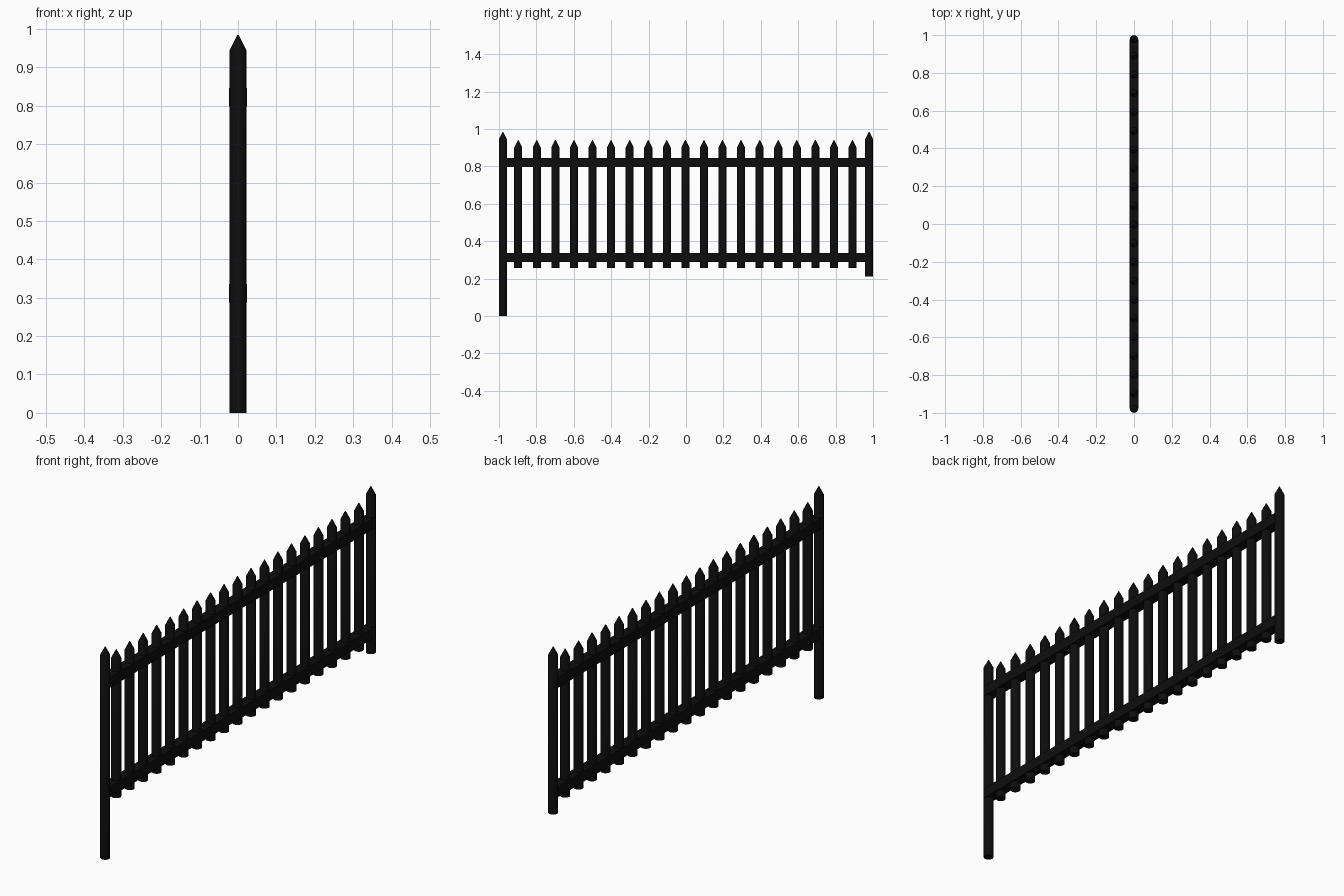
import bpy, bmesh, math

if "Cube" in bpy.data.objects:
    bpy.data.objects.remove(bpy.data.objects["Cube"])

black = bpy.data.materials.new("black_paint")
black.diffuse_color = (0.004, 0.004, 0.004, 1)
black.use_nodes = True
black.node_tree.nodes["Principled BSDF"].inputs["Base Color"].default_value = black.diffuse_color


def finish(name, bm):
    bmesh.ops.recalc_face_normals(bm, faces=bm.faces[:])
    mesh = bpy.data.meshes.new(name)
    bm.to_mesh(mesh)
    bm.free()
    mesh.materials.append(black)
    ob = bpy.data.objects.new(name, mesh)
    bpy.context.collection.objects.link(ob)
    bpy.context.view_layer.objects.active = ob
    bpy.ops.object.select_all(action='DESELECT')
    ob.select_set(True)
    bpy.ops.object.shade_smooth_by_angle(angle=math.radians(35))
    return ob


def stake(name, y, bottom, shoulder, tip, r=0.0215, sides=16):
    """Round stake with a conical point."""
    bm = bmesh.new()
    rings = []
    for z, rad in ((bottom, r), (shoulder, r), (tip, 0.002)):
        rings.append([bm.verts.new((rad * math.cos(2 * math.pi * i / sides),
                                    y + rad * math.sin(2 * math.pi * i / sides), z))
                      for i in range(sides)])
    for lo, hi in zip(rings, rings[1:]):
        for i in range(sides):
            j = (i + 1) % sides
            bm.faces.new((lo[i], lo[j], hi[j], hi[i]))
    bm.faces.new(rings[0])
    bm.faces.new(rings[-1])
    return finish(name, bm)


def rail(name, z):
    """Square bar running between the posts."""
    bm = bmesh.new()
    bmesh.ops.create_cube(bm, size=1)
    bmesh.ops.scale(bm, vec=(0.048, 1.956, 0.048), verts=bm.verts)
    bmesh.ops.translate(bm, vec=(0, 0, z), verts=bm.verts)
    return finish(name, bm)


# End posts: the far one stands on higher ground
stake("long_post", -0.9785, 0.0, 0.945, 0.984)
stake("short_post", 0.9785, 0.211, 0.945, 0.984)

# Pickets
for k in range(19):
    stake(f"picket_{k + 1}", -0.897 + 0.0993 * k, 0.256, 0.901, 0.94)

# Rails
rail("upper_rail", 0.822)
rail("lower_rail", 0.312)
